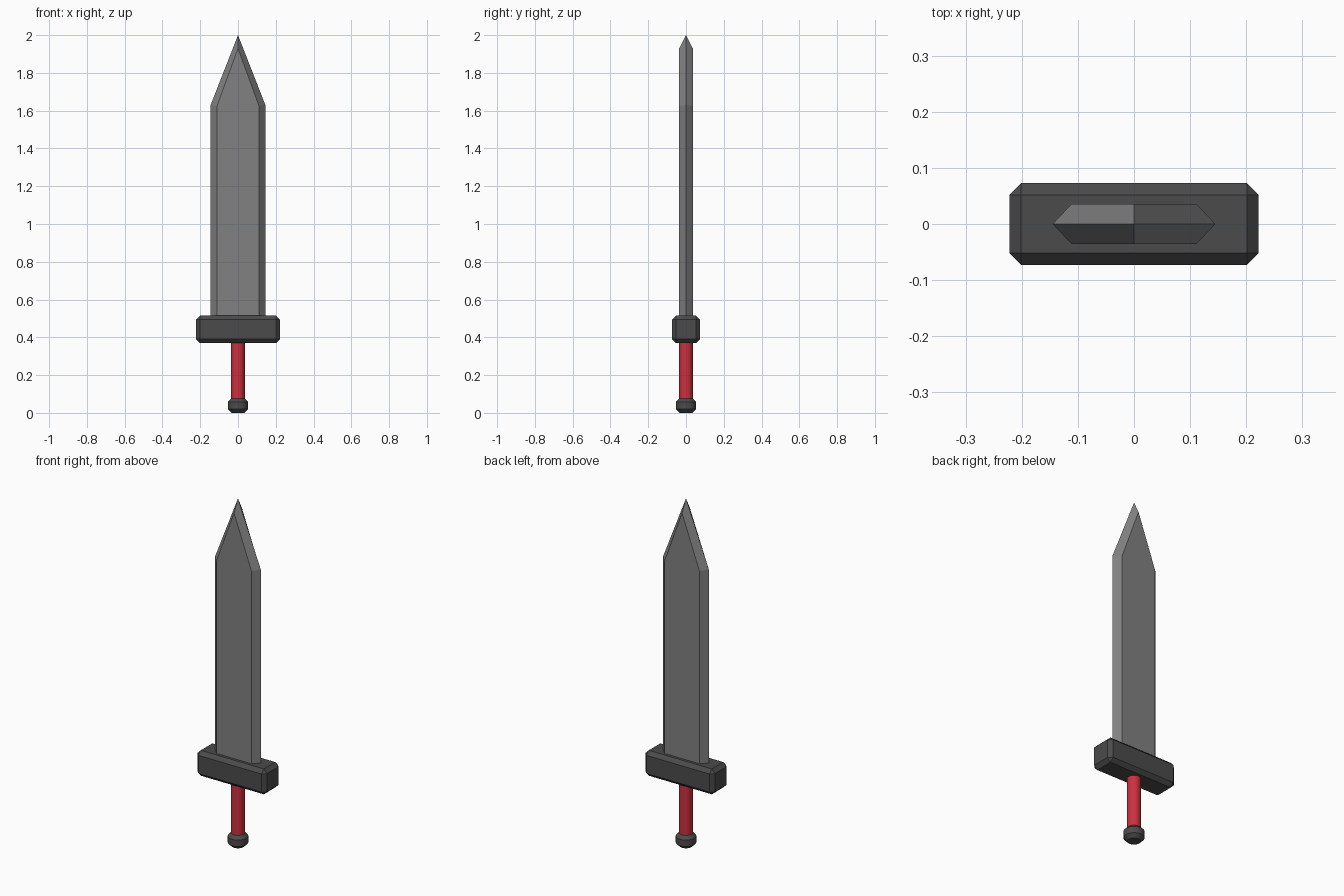
import bpy, bmesh
from math import cos, sin, pi

if "Cube" in bpy.data.objects:
    bpy.data.objects.remove(bpy.data.objects["Cube"])


def material(name, rgb):
    m = bpy.data.materials.new(name)
    m.diffuse_color = (*rgb, 1)
    m.use_nodes = True
    m.node_tree.nodes["Principled BSDF"].inputs["Base Color"].default_value = m.diffuse_color
    return m


steel = material("steel", (0.22, 0.22, 0.22))
dark = material("dark_metal", (0.07, 0.07, 0.07))
red = material("red_wrap", (0.6, 0.03, 0.05))


def finish(name, bm, mat):
    bmesh.ops.recalc_face_normals(bm, faces=bm.faces)
    mesh = bpy.data.meshes.new(name)
    bm.to_mesh(mesh)
    bm.free()
    mesh.materials.append(mat)
    ob = bpy.data.objects.new(name, mesh)
    bpy.context.collection.objects.link(ob)
    return ob


def lathe(name, profile, mat, sides=32):
    bm = bmesh.new()
    rings = [[bm.verts.new((r * cos(2 * pi * i / sides), r * sin(2 * pi * i / sides), z))
              for i in range(sides)] for r, z in profile]
    for a, b in zip(rings, rings[1:]):
        for i in range(sides):
            j = (i + 1) % sides
            bm.faces.new((a[i], a[j], b[j], b[i]))
    bm.faces.new(rings[0])
    bm.faces.new(rings[-1])
    ob = finish(name, bm, mat)
    bpy.ops.object.select_all(action='DESELECT')
    ob.select_set(True)
    bpy.context.view_layer.objects.active = ob
    bpy.ops.object.shade_smooth_by_angle(angle=0.52)
    return ob


# Blade: sharp outer outline joined to a raised flat on each side
base = 0.48
outer = [(-0.145, base), (-0.145, 1.63), (0, 2.0), (0.145, 1.63), (0.145, base)]
inner = [(-0.111, base), (-0.111, 1.625), (0, 1.93), (0.111, 1.625), (0.111, base)]
bm = bmesh.new()
edge = [bm.verts.new((x, 0, z)) for x, z in outer]
flats = [[bm.verts.new((x, y, z)) for x, z in inner] for y in (-0.036, 0.036)]
for flat in flats:
    bm.faces.new(flat)
    for i in range(4):
        bm.faces.new((edge[i], edge[i + 1], flat[i + 1], flat[i]))
bm.faces.new((edge[0], flats[0][0], flats[0][4], edge[4], flats[1][4], flats[1][0]))
finish("blade", bm, steel)

# Crossguard: chamfered block
bm = bmesh.new()
bmesh.ops.create_cube(bm, size=1)
for v in bm.verts:
    v.co = (v.co.x * 0.444, v.co.y * 0.146, 0.442 + v.co.z * 0.146)
bmesh.ops.bevel(bm, geom=bm.edges[:], offset=0.021, segments=1, affect='EDGES')
finish("crossguard", bm, dark)

# Grip and pommel
lathe("grip", [(0.036, 0.06), (0.036, 0.39)], red)
lathe("pommel", [(0.034, 0), (0.054, 0.02), (0.054, 0.057), (0.034, 0.077)], dark)
